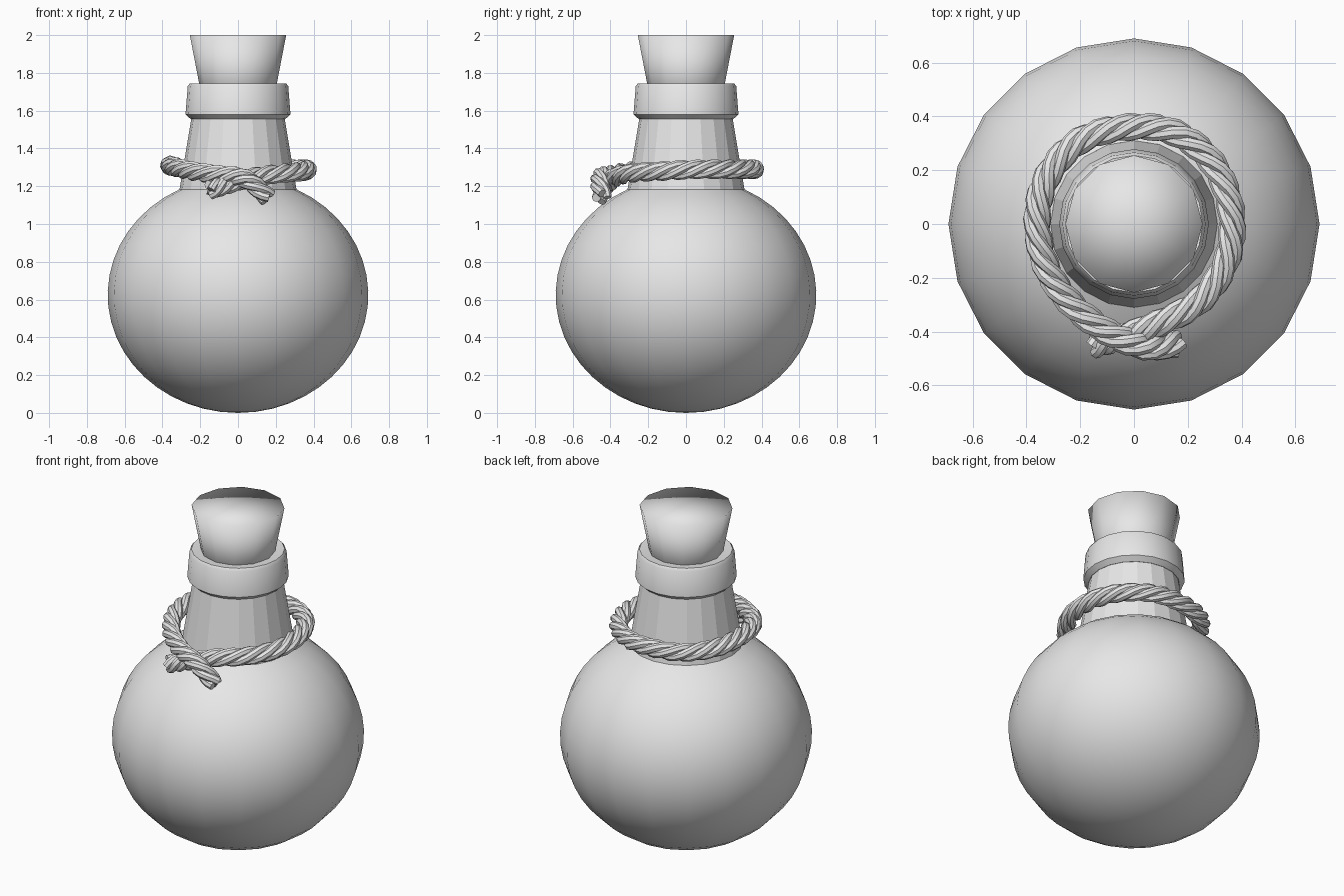
import bpy
import bmesh
import math
from mathutils import Vector

if "Cube" in bpy.data.objects:
    bpy.data.objects.remove(bpy.data.objects["Cube"], do_unlink=True)

grey = bpy.data.materials.new("plain_grey")
grey.use_nodes = True
grey.diffuse_color = (0.8, 0.8, 0.8, 1)
grey.node_tree.nodes["Principled BSDF"].inputs["Base Color"].default_value = grey.diffuse_color


def lathe(name, profile, sides, smooth):
    """Turn a profile of (radius, height) points around the z axis."""
    bm = bmesh.new()
    verts = [bm.verts.new((r, 0, z)) for r, z in profile]
    edges = [bm.edges.new(pair) for pair in zip(verts, verts[1:])]
    bmesh.ops.spin(bm, geom=verts + edges, cent=(0, 0, 0), axis=(0, 0, 1),
                   angle=math.tau, steps=sides)
    bmesh.ops.remove_doubles(bm, verts=bm.verts, dist=0.0005)
    bmesh.ops.recalc_face_normals(bm, faces=bm.faces)
    for face in bm.faces:
        face.smooth = smooth
    mesh = bpy.data.meshes.new(name)
    bm.to_mesh(mesh)
    bm.free()
    mesh.materials.append(grey)
    obj = bpy.data.objects.new(name, mesh)
    bpy.context.collection.objects.link(obj)
    return obj


def shade_by_angle(obj, degrees):
    bpy.ops.object.select_all(action="DESELECT")
    obj.select_set(True)
    bpy.context.view_layer.objects.active = obj
    bpy.ops.object.shade_smooth_by_angle(angle=math.radians(degrees))


# Round body: a slightly flattened ball, open under the neck
SIDES, RINGS = 20, 20
start, end = -math.pi / 2, math.radians(63.3)
ball = []
for i in range(RINGS + 1):
    a = start + (end - start) * i / RINGS
    ball.append((0.69 * math.cos(a), 0.625 + 0.625 * math.sin(a)))
lathe("bottle_body", ball, SIDES, True)

# Faceted tapering neck
lathe("bottle_neck", [(0.31, 1.18), (0.247, 1.56)], SIDES, False)

# Collar with an open mouth
collar = lathe("bottle_collar",
               [(0.2, 1.56), (0.25, 1.555), (0.278, 1.58), (0.266, 1.73),
                (0.255, 1.745), (0.2, 1.74), (0.2, 1.56)], SIDES, True)
shade_by_angle(collar, 35)

# Flared stopper, softly shaded all over
lathe("cork", [(0, 1.6), (0.178, 1.6), (0.255, 2), (0, 2)], 12, True)

# Rope path: a loop round the neck whose ends cross at the front
PATH = [Vector(p) for p in (
    (-.15, -.45, 1.18), (-.05, -.42, 1.21), (.09, -.37, 1.25), (.25, -.28, 1.27),
    (.35, -.12, 1.28), (.36, .06, 1.29), (.29, .23, 1.29), (.15, .34, 1.29),
    (-.02, .36, 1.29), (-.2, .31, 1.29), (-.32, .18, 1.3), (-.36, .02, 1.31),
    (-.33, -.15, 1.3), (-.24, -.29, 1.28), (-.1, -.4, 1.26), (.04, -.455, 1.24),
    (.16, -.445, 1.14))]


def smooth_path(points, steps):
    """Catmull-Rom curve through the points."""
    pts = [points[0] * 2 - points[1]] + points + [points[-1] * 2 - points[-2]]
    out = []
    for a, b, c, d in zip(pts, pts[1:], pts[2:], pts[3:]):
        for i in range(steps):
            t = i / steps
            out.append(0.5 * (2 * b + (c - a) * t + (2 * a - 5 * b + 4 * c - d) * t ** 2
                              + (3 * b - a - 3 * c + d) * t ** 3))
    return out + [points[-1]]


# Twisted strands wound about the rope path
STRANDS, TURNS, WIND = 4, 8, 0.029
centre = smooth_path(PATH, 5)
last = len(centre) - 1
for s in range(STRANDS):
    name = "rope_strand_%d" % (s + 1)
    curve = bpy.data.curves.new(name, "CURVE")
    curve.dimensions = "3D"
    curve.bevel_depth = 0.024
    curve.bevel_resolution = 2
    curve.use_fill_caps = True
    line = curve.splines.new("POLY")
    line.points.add(last)
    for i, p in enumerate(centre):
        along = (centre[min(i + 1, last)] - centre[max(i - 1, 0)]).normalized()
        side = along.cross(Vector((0, 0, 1))).normalized()
        up = side.cross(along)
        a = math.tau * (TURNS * i / last + s / STRANDS)
        q = p + WIND * (side * math.cos(a) + up * math.sin(a))
        line.points[i].co = (*q, 1)
    curve.materials.append(grey)
    strand = bpy.data.objects.new(name, curve)
    bpy.context.collection.objects.link(strand)
    bpy.ops.object.select_all(action="DESELECT")
    strand.select_set(True)
    bpy.context.view_layer.objects.active = strand
    bpy.ops.object.convert(target="MESH")
    shade_by_angle(bpy.context.object, 30)
